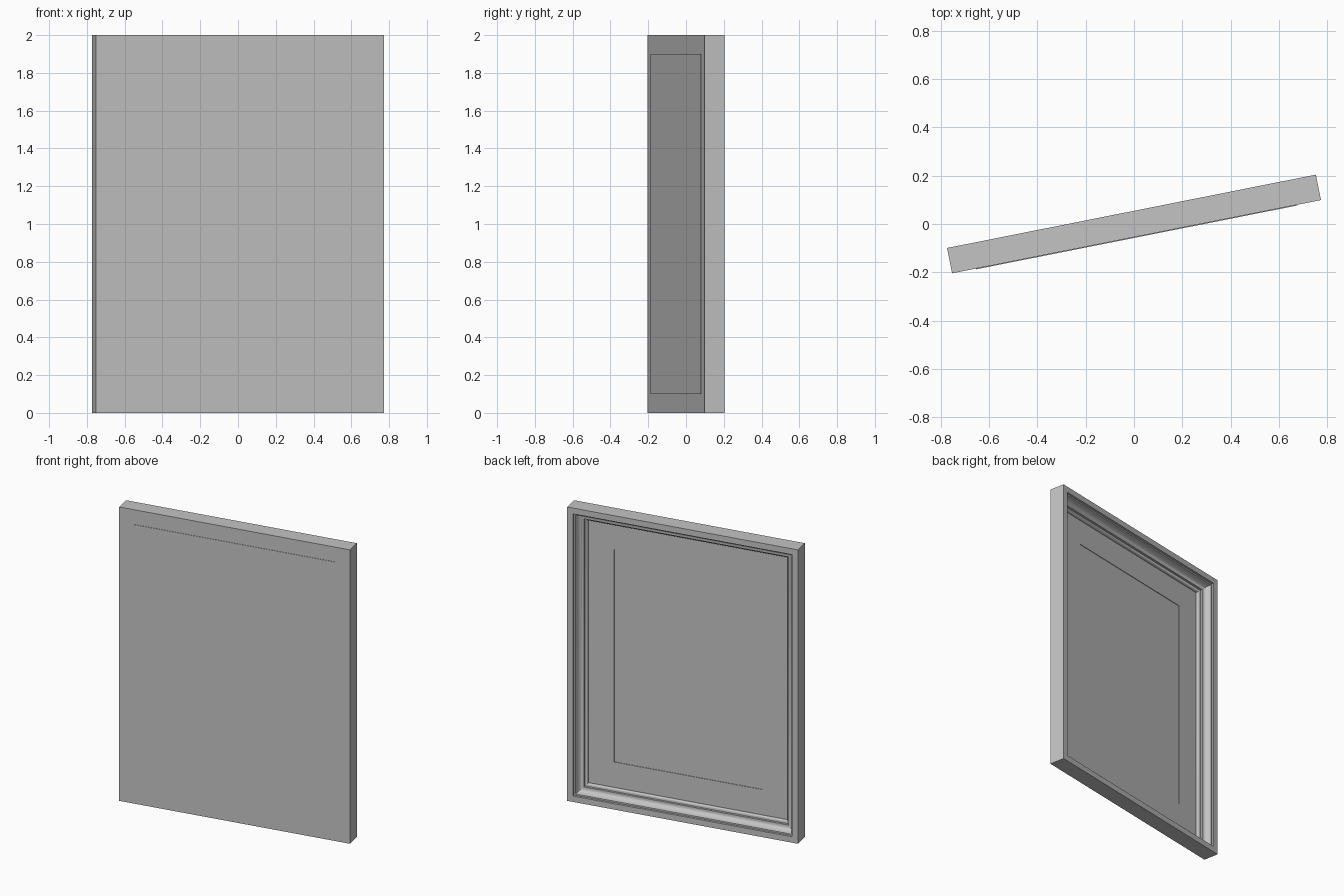
import bpy
import bmesh
import math

cube = bpy.data.objects.get("Cube")
if cube:
    bpy.data.objects.remove(cube, do_unlink=True)

WIDTH, HEIGHT, DEPTH = 1.555, 2.0, 0.107
TURN = math.radians(11.24)
FACE = DEPTH / 2          # moulded side, towards +y
REAR = -DEPTH / 2         # flat side, towards -y

grey = bpy.data.materials.new("plain_grey")
grey.use_nodes = True
colour = (0.55, 0.55, 0.55, 1)
grey.diffuse_color = colour
grey.node_tree.nodes["Principled BSDF"].inputs["Base Color"].default_value = colour


def finish(name, bm):
    """Turn a bmesh into a turned, coloured object."""
    bmesh.ops.recalc_face_normals(bm, faces=bm.faces)
    mesh = bpy.data.meshes.new(name)
    bm.to_mesh(mesh)
    bm.free()
    mesh.materials.append(grey)
    obj = bpy.data.objects.new(name, mesh)
    bpy.context.collection.objects.link(obj)
    obj.rotation_euler.z = TURN
    return obj


def mitred_ring(name, profile):
    """Sweep a closed (inset, y) profile round the rectangle with mitred corners."""
    bm = bmesh.new()
    loops = []
    for sx, sz in ((-1, -1), (1, -1), (1, 1), (-1, 1)):
        loops.append([bm.verts.new((sx * (WIDTH / 2 - inset), y,
                                    HEIGHT / 2 + sz * (HEIGHT / 2 - inset)))
                      for inset, y in profile])
    n = len(profile)
    for c in range(4):
        a, b = loops[c], loops[(c + 1) % 4]
        for i in range(n):
            j = (i + 1) % n
            bm.faces.new((a[i], a[j], b[j], b[i]))
    return finish(name, bm)


def panel(name, inset, y0, y1):
    """Flat board, inset equally from all four outer edges."""
    bm = bmesh.new()
    bmesh.ops.create_cube(bm, size=1)
    for v in bm.verts:
        v.co.x *= WIDTH - 2 * inset
        v.co.y = y0 if v.co.y < 0 else y1
        v.co.z = HEIGHT / 2 + v.co.z * (HEIGHT - 2 * inset)
    return finish(name, bm)


# Moulding: outer lip, small step, hollow cove, bead and inner step
profile = [(0, REAR), (0, FACE), (0.04, FACE), (0.04, FACE - 0.015), (0.05, FACE - 0.015)]
for k in range(7):
    a = math.radians(90 * k / 6)
    profile.append((0.082 - 0.03 * math.cos(a), FACE - 0.02 - 0.035 * math.sin(a)))
profile += [(0.088, FACE - 0.055), (0.088, FACE - 0.07)]
for k in range(1, 6):
    a = math.radians(90 * k / 5)
    profile.append((0.088 + 0.017 * math.sin(a), FACE - 0.083 + 0.013 * math.cos(a)))
profile += [(0.105, FACE - 0.095), (0.105, REAR)]
frame = mitred_ring("frame_moulding", profile)

# Mount with a window, and the picture set just behind it
MOUNT = FACE - 0.091
mitred_ring("mount_board", [(0.1, REAR + 0.002), (0.1, MOUNT),
                            (0.277, MOUNT), (0.277, REAR + 0.002)])
panel("picture_panel", 0.27, REAR + 0.002, MOUNT - 0.004)

# Thin backing board standing slightly proud of the flat side
panel("backing_board", 0.1, REAR - 0.003, REAR + 0.004)

bpy.ops.object.select_all(action='DESELECT')
frame.select_set(True)
bpy.context.view_layer.objects.active = frame
bpy.ops.object.shade_smooth_by_angle(angle=math.radians(30))
